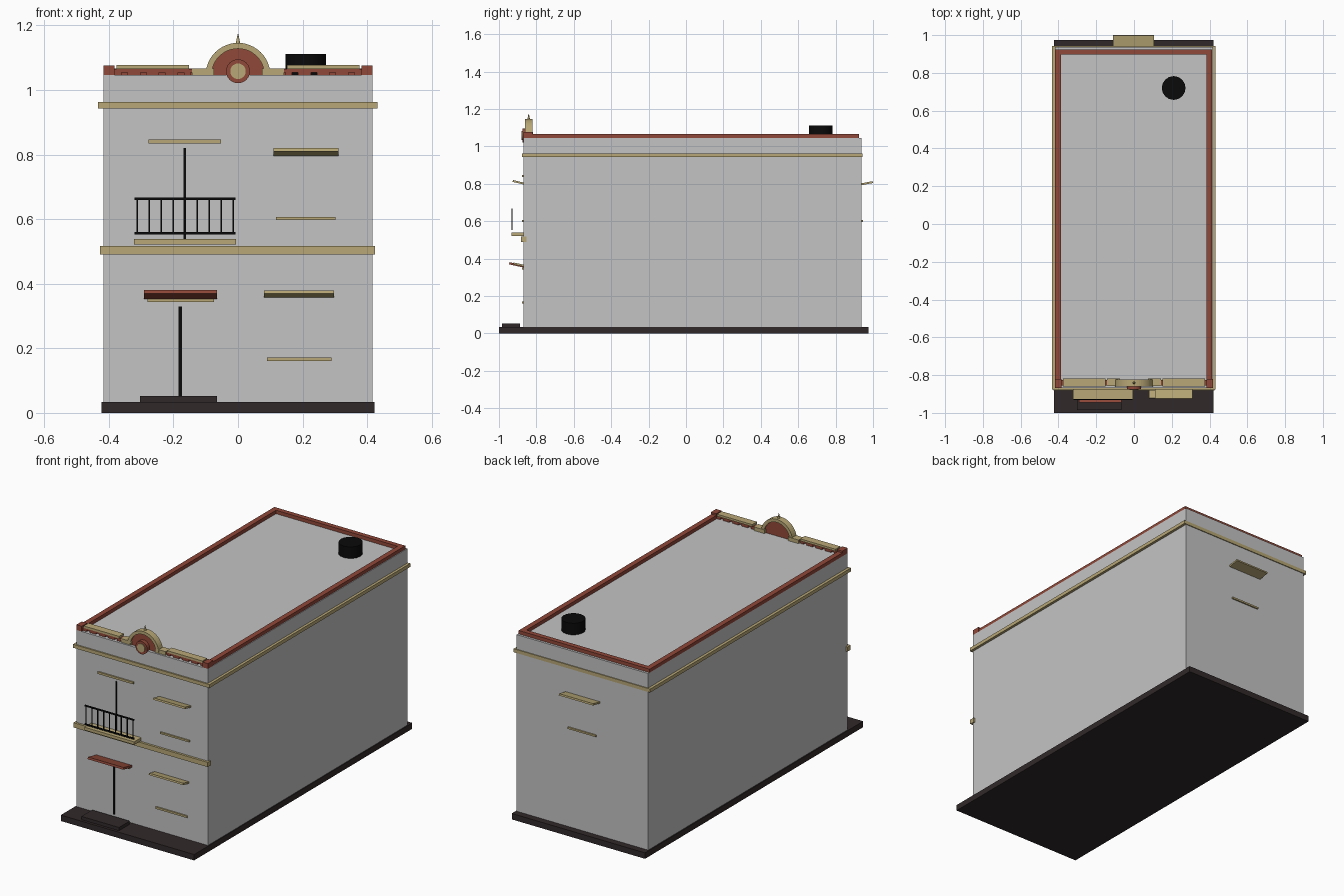
import bpy, bmesh
from math import pi, cos, sin, atan2, hypot

cube = bpy.data.objects.get("Cube")
if cube:
    bpy.data.objects.remove(cube, do_unlink=True)


def material(name, rgb):
    m = bpy.data.materials.new(name)
    m.use_nodes = True
    m.diffuse_color = (*rgb, 1)
    m.node_tree.nodes["Principled BSDF"].inputs["Base Color"].default_value = (*rgb, 1)
    return m


WALL = material("wall grey", (0.55, 0.55, 0.55))
CREAM = material("trim cream", (0.48, 0.39, 0.18))
RED = material("brick red", (0.28, 0.065, 0.04))
DARK = material("base brown", (0.031, 0.022, 0.023))
BLACK = material("iron black", (0.003, 0.003, 0.003))

FRONT, BACK, TOP = -0.868, 0.938, 1.046


def box(name, x, y, z, mat, tilt=0):
    """Box from ranges; tilt rotates it about its x axis."""
    bpy.ops.mesh.primitive_cube_add(size=1, location=[sum(r) / 2 for r in (x, y, z)])
    o = bpy.context.object
    o.name = name
    o.scale = [r[1] - r[0] for r in (x, y, z)]
    o.rotation_euler.x = tilt
    o.data.materials.append(mat)
    return o


def cylinder(name, radius, depth, loc, mat, sides=32, rot=(0, 0, 0), tip=None):
    bpy.ops.mesh.primitive_cone_add(vertices=sides, radius1=radius,
                                    radius2=radius if tip is None else tip,
                                    depth=depth, location=loc, rotation=rot)
    o = bpy.context.object
    o.name = name
    o.data.materials.append(mat)
    bpy.ops.object.shade_smooth_by_angle()
    return o


def half_arch(name, outer, inner, y, zc, mat, steps=24):
    """Half ring (or half disc when inner is zero) extruded along y."""
    arc = [pi * i / steps for i in range(steps + 1)]
    bm = bmesh.new()

    def ring(r, yy):
        return [bm.verts.new((r * cos(a), yy, zc + r * sin(a))) for a in arc]
    if inner:
        loops = [ring(outer, y[0]), ring(outer, y[1]), ring(inner, y[1]), ring(inner, y[0])]
        for k in range(4):
            a, b = loops[k], loops[(k + 1) % 4]
            for i in range(steps):
                bm.faces.new((a[i], a[i + 1], b[i + 1], b[i]))
        for end in (0, -1):
            bm.faces.new([l[end] for l in loops])
    else:
        face = bm.faces.new(ring(outer, y[0]))
        new = bmesh.ops.extrude_face_region(bm, geom=[face])["geom"]
        moved = [v for v in new if isinstance(v, bmesh.types.BMVert)]
        bmesh.ops.translate(bm, verts=moved, vec=(0, y[1] - y[0], 0))
        bm.faces.new(list(ring(outer, y[0])))
        bmesh.ops.remove_doubles(bm, verts=bm.verts, dist=0.0001)
    bmesh.ops.recalc_face_normals(bm, faces=bm.faces)
    me = bpy.data.meshes.new(name)
    bm.to_mesh(me)
    bm.free()
    me.materials.append(mat)
    o = bpy.data.objects.new(name, me)
    bpy.context.collection.objects.link(o)
    return o


def awning(name, x, y_wall, y_out, z_wall, z_out, mat, thick=0.01):
    """Thin slab rising outward from the wall."""
    dy, dz = abs(y_out - y_wall), z_out - z_wall
    half = hypot(dy, dz) / 2
    yc, zc = (y_wall + y_out) / 2, (z_wall + z_out) / 2
    slope = atan2(dz, dy) * (1 if y_out > y_wall else -1)
    return box(name, x, (yc - half, yc + half), (zc - thick / 2, zc + thick / 2), mat, slope)


# Main mass and ground slab
box("ground_slab", (-0.423, 0.422), (-1, 0.975), (0, 0.034), DARK)
box("building_walls", (-0.417, 0.417), (FRONT, BACK), (0.034, TOP), WALL)
box("door_step", (-0.303, -0.065), (-0.985, -0.888), (0.034, 0.053), DARK)

# Cornice around the whole building and the front floor band
box("upper_cornice", (-0.433, 0.432), (-0.876, 0.943), (0.943, 0.963), CREAM)
box("floor_band", (-0.427, 0.425), (-0.881, -0.852), (0.49, 0.517), CREAM)

# Roof edge rails
for side, x in (("right", (-0.417, -0.387)), ("left", (0.383, 0.413))):
    box("roof_rail_" + side, x, (-0.868, 0.925), (TOP, 1.066), RED)
    box("corner_post_" + side, (x[0], x[1] + 0.004), (-0.868, -0.82), (TOP, 1.076), RED)
box("roof_rail_back", (-0.387, 0.383), (0.897, 0.925), (TOP, 1.066), RED)

# Front parapet: cream plank on a notched red rail, each side
for side, s in (("right", -1), ("left", 1)):
    def span(a, b):
        return tuple(sorted((s * a, s * b)))
    box("parapet_plank_" + side, span(0.152, 0.376), (-0.86, -0.817), (1.065, 1.077), CREAM)
    box("parapet_rail_" + side, span(0.143, 0.385), (-0.855, -0.825), (1.054, 1.065), RED)
    for i in range(5):
        c = 0.147 + 0.0585 * i
        box("parapet_foot_" + side, span(c - 0.02 * (i > 0), c + 0.02), (-0.855, -0.825),
            (TOP, 1.054), RED)
    box("gable_wing_" + side, span(0.075, 0.142), (-0.858, -0.817), (TOP, 1.067), CREAM)

# Central arched gable with medallion and finial
half_arch("gable_rim", 0.1, 0.082, (-0.86, -0.822), TOP, CREAM)
half_arch("gable_panel", 0.084, 0, (-0.852, -0.83), TOP, RED)
flat = (pi / 2, 0, 0)
cylinder("medallion_ring", 0.037, 0.022, (0, -0.864, 1.058), RED, rot=flat)
cylinder("medallion_disc", 0.024, 0.006, (0, -0.876, 1.058), CREAM, rot=flat)
cylinder("finial", 0.008, 0.034, (0, -0.841, 1.157), CREAM, 12, tip=0.001)

# Roof vent
cylinder("roof_vent", 0.063, 0.066, (0.21, 0.72, 1.079), BLACK, 16)

# Balcony with railing
box("balcony_slab", (-0.322, -0.006), (-0.932, FRONT), (0.522, 0.539), CREAM)
for name, z in (("top", 0.663), ("bottom", 0.556)):
    box("railing_" + name, (-0.32, -0.007), (-0.933, -0.927), (z - 0.004, z + 0.004), BLACK)
for i in range(9):
    x = -0.312 + 0.0372 * i
    box("railing_bar", (x - 0.0025, x + 0.0025), (-0.932, -0.928), (0.556, 0.663), BLACK)

# Dark seams of the double doors
box("upper_door_seam", (-0.169, -0.161), (-0.8695, -0.86), (0.539, 0.82), BLACK)
box("lower_door_seam", (-0.184, -0.173), (-0.8695, -0.86), (0.053, 0.33), BLACK)

# Lintels and sills on the walls: x range, z range
for name, x, z in (
    ("upper_door_lintel", (-0.277, -0.052), (0.835, 0.847)),
    ("lower_door_lintel", (-0.28, -0.075), (0.343, 0.352)),
    ("upper_window_sill", (0.118, 0.302), (0.597, 0.607)),
    ("lower_window_sill", (0.09, 0.289), (0.16, 0.171)),
):
    box(name, x, (-0.876, -0.86), z, CREAM)
box("back_window_sill", (-0.09, 0.09), (0.93, 0.946), (0.597, 0.607), CREAM)

# Sloping awnings
awning("door_canopy", (-0.291, -0.065), -0.866, -0.945, 0.358, 0.375, RED, 0.012)
awning("lower_window_awning", (0.08, 0.298), -0.866, -0.922, 0.362, 0.374, CREAM)
awning("upper_window_awning", (0.11, 0.311), -0.866, -0.926, 0.801, 0.815, CREAM)
awning("back_window_awning", (-0.11, 0.107), 0.935, 0.999, 0.797, 0.809, CREAM)
